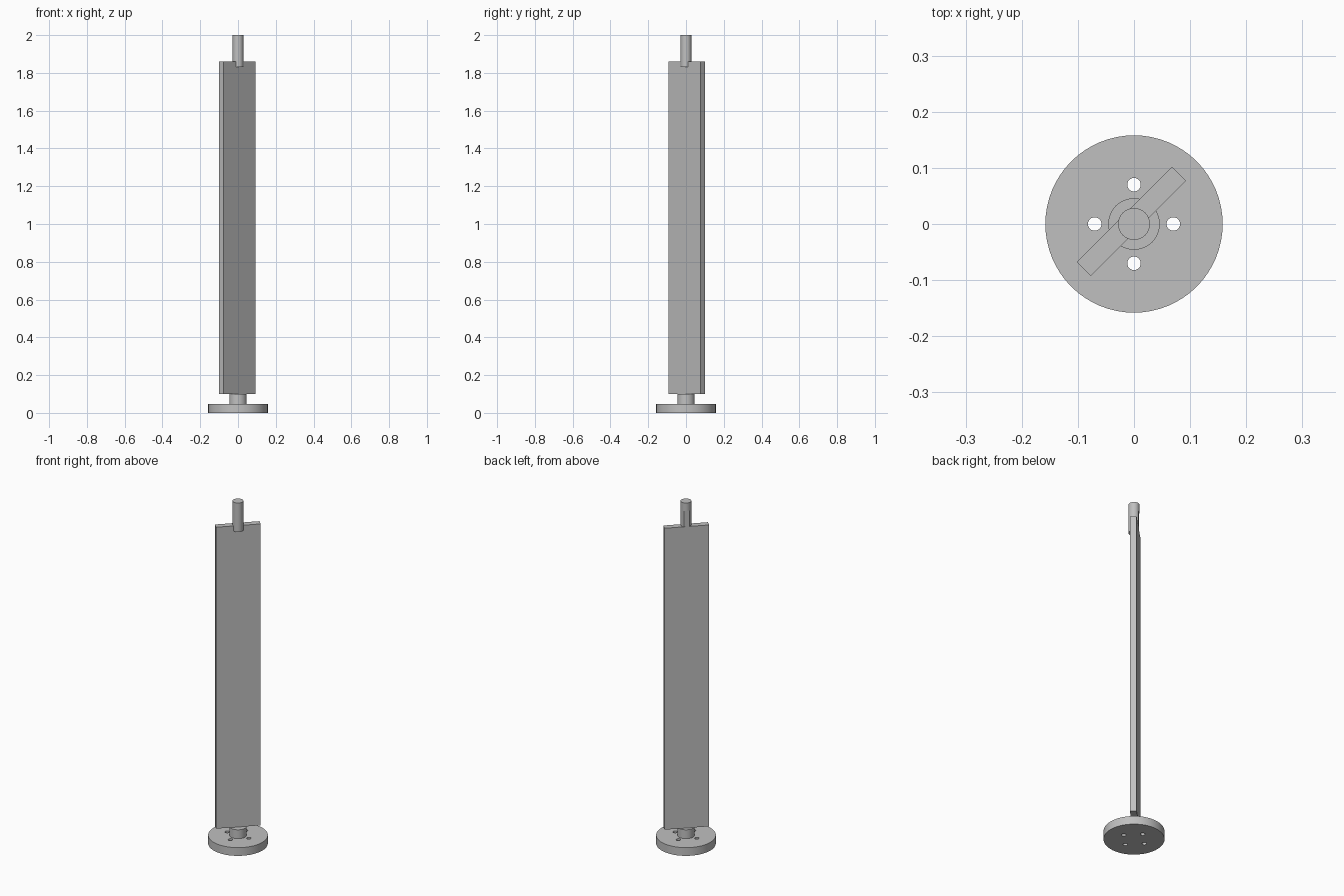
import bpy, bmesh
from math import cos, sin, pi, radians

cube = bpy.data.objects.get("Cube")
if cube:
    bpy.data.objects.remove(cube, do_unlink=True)

grey = bpy.data.materials.new("light_grey")
grey.use_nodes = True
colour = (0.53, 0.53, 0.53, 1)
grey.diffuse_color = colour
grey.node_tree.nodes["Principled BSDF"].inputs["Base Color"].default_value = colour


def extrude(name, outline, z0, z1, turn=0.0):
    """Upright prism from a 2D outline."""
    bm = bmesh.new()
    face = bm.faces.new([bm.verts.new((x, y, z0)) for x, y in outline])
    top = bmesh.ops.extrude_face_region(bm, geom=[face])["geom"]
    bmesh.ops.translate(bm, vec=(0, 0, z1 - z0),
                        verts=[v for v in top if isinstance(v, bmesh.types.BMVert)])
    bmesh.ops.recalc_face_normals(bm, faces=bm.faces)
    mesh = bpy.data.meshes.new(name)
    bm.to_mesh(mesh)
    bm.free()
    mesh.materials.append(grey)
    obj = bpy.data.objects.new(name, mesh)
    obj.rotation_euler.z = turn
    bpy.context.collection.objects.link(obj)
    return obj


def circle(r, n, cx=0.0, cy=0.0):
    return [(cx + r * cos(2 * pi * i / n), cy + r * sin(2 * pi * i / n)) for i in range(n)]


def smooth(obj):
    bpy.ops.object.select_all(action="DESELECT")
    obj.select_set(True)
    bpy.context.view_layer.objects.active = obj
    bpy.ops.object.shade_smooth_by_angle(angle=radians(30))


# Round base with four through holes
base = extrude("base_disc", circle(0.158, 64), 0, 0.048)
for i in range(4):
    a = i * pi / 2
    cutter = extrude("hole_cutter", circle(0.012, 24, 0.07 * cos(a), 0.07 * sin(a)), -0.05, 0.1)
    cutter.hide_render = True
    mod = base.modifiers.new("hole", "BOOLEAN")
    mod.operation, mod.solver, mod.object = "DIFFERENCE", "EXACT", cutter
    bpy.context.view_layer.objects.active = base
    bpy.ops.object.modifier_apply(modifier=mod.name)
    bpy.data.objects.remove(cutter, do_unlink=True)
smooth(base)

# Hub between base and blade
smooth(extrude("hub", circle(0.046, 48), 0.047, 0.1))

# Flat blade, set diagonally and slightly off the axis
diagonal = radians(45)
back, front, half = 0.024, -0.011, 0.12
extrude("blade", [(-half, front), (half, front), (half, back), (-half, back)],
        0.1, 1.86, diagonal)

# Top pin: round tip, lower length flattened flush with the blade's back
pin = circle(0.0285, 48)
smooth(extrude("pin_tip", pin, 1.953, 2.0, diagonal))
flat = back - 0.0004
chord = [(x, y) for x, y in pin if y < flat]
edge = (0.0285 ** 2 - flat ** 2) ** 0.5
right = [p for p in chord if p[0] > 0 and p[1] >= 0]
lower = [p for p in chord if p[1] < 0]
left = [p for p in chord if p[0] < 0 and p[1] >= 0]
smooth(extrude("pin_shank", right + [(edge, flat), (-edge, flat)] + left + lower,
               1.83, 1.953, diagonal))
